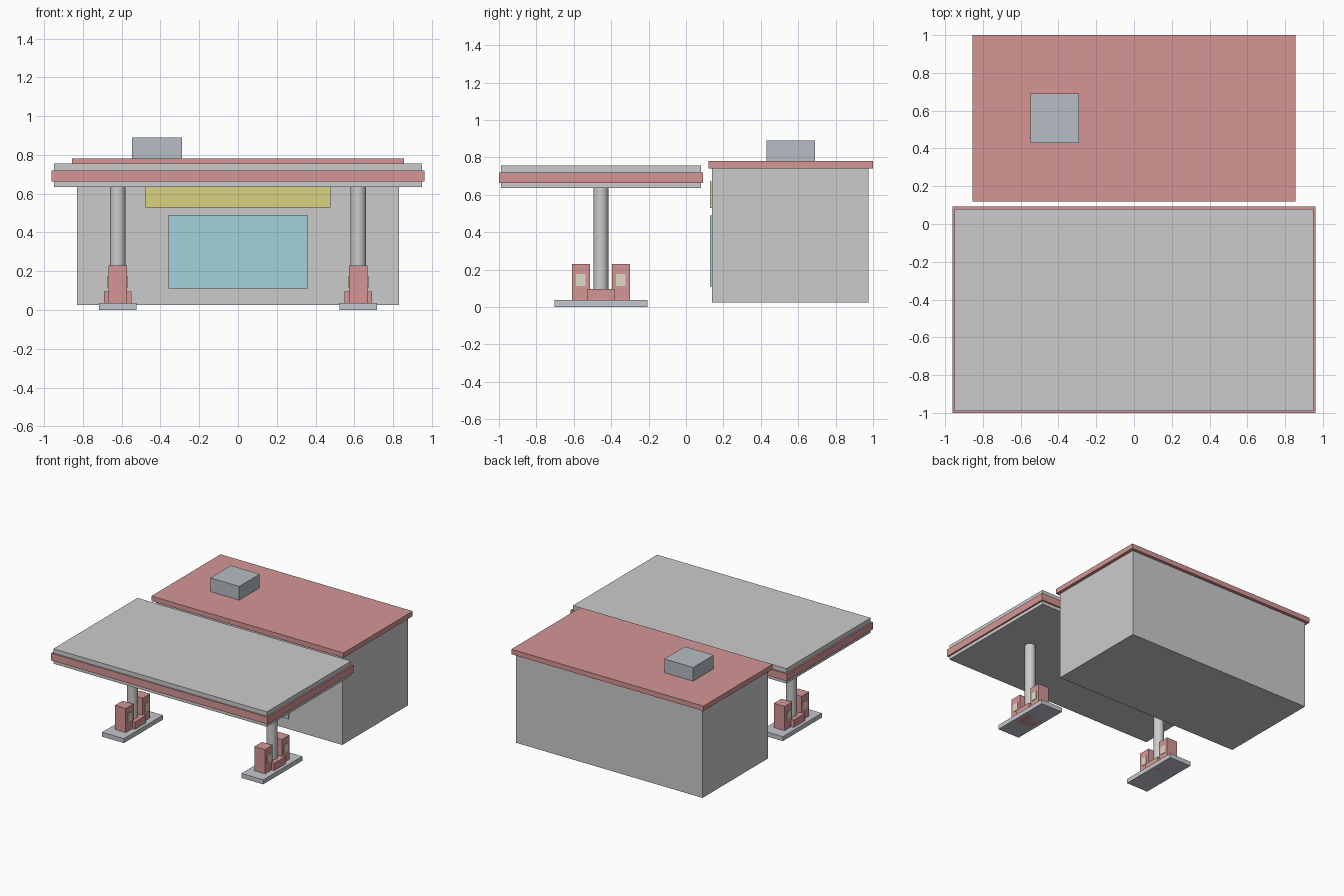
import bpy

if "Cube" in bpy.data.objects:
    bpy.data.objects.remove(bpy.data.objects["Cube"])


def material(name, rgb):
    m = bpy.data.materials.new(name)
    m.diffuse_color = (*rgb, 1)
    m.use_nodes = True
    m.node_tree.nodes["Principled BSDF"].inputs["Base Color"].default_value = m.diffuse_color
    return m


RED = material("red", (0.66, 0.30, 0.30))
SLATE = material("slate", (0.47, 0.51, 0.55))
CURB = material("curb_grey", (0.55, 0.57, 0.62))
YELLOW = material("yellow", (0.72, 0.65, 0.22))
GLASS = material("glass", (0.36, 0.64, 0.72))
BEIGE = material("beige", (0.75, 0.70, 0.55))


def finish(ob, name, mat):
    ob.name = name
    if mat:
        ob.data.materials.append(mat)
    return ob


def box(name, x, y, z, mat=None):
    """Box from (min, max) ranges on each axis."""
    mid = [(a + b) / 2 for a, b in (x, y, z)]
    size = [b - a for a, b in (x, y, z)]
    bpy.ops.mesh.primitive_cube_add(size=1, location=mid)
    ob = bpy.context.object
    ob.scale = size
    bpy.ops.object.transform_apply(location=False, rotation=False, scale=True)
    return finish(ob, name, mat)


def around(c, half):
    return (c - half, c + half)


# Shop building
box("shop_walls", (-0.83, 0.83), (0.14, 0.975), (0.025, 0.74))
box("shop_roof", (-0.855, 0.855), (0.12, 1.0), (0.74, 0.78), RED)
box("roof_unit", (-0.547, -0.29), (0.43, 0.69), (0.78, 0.89), SLATE)
box("shop_window", (-0.358, 0.358), (0.128, 0.145), (0.11, 0.49), GLASS)
box("shop_sign", (-0.477, 0.477), (0.128, 0.145), (0.528, 0.67), YELLOW)

# Canopy with red fascia band
box("canopy", (-0.95, 0.95), (-0.99, 0.08), (0.635, 0.755))
box("canopy_band", (-0.962, 0.962), (-1.0, 0.092), (0.662, 0.72), RED)

# Pump islands
PY = -0.455
for side, sx in (("left", -0.62), ("right", 0.62)):
    box(f"{side}_island", around(sx, 0.097), around(PY, 0.248), (0, 0.036), CURB)
    box(f"{side}_column_base", around(sx, 0.071), around(PY, 0.072), (0, 0.095), RED)
    bpy.ops.mesh.primitive_cylinder_add(vertices=32, radius=0.04, depth=0.61,
                                        location=(sx, PY, 0.335))
    finish(bpy.context.object, f"{side}_column", None)
    bpy.ops.object.shade_smooth_by_angle()
    # Pumps with a display on both faces
    for end, py in (("front", PY - 0.107), ("back", PY + 0.107)):
        box(f"{side}_{end}_pump", around(sx, 0.048), around(py, 0.048), (0.036, 0.23), RED)
        box(f"{side}_{end}_displays", around(sx, 0.052), around(py, 0.025), (0.113, 0.176), BEIGE)
